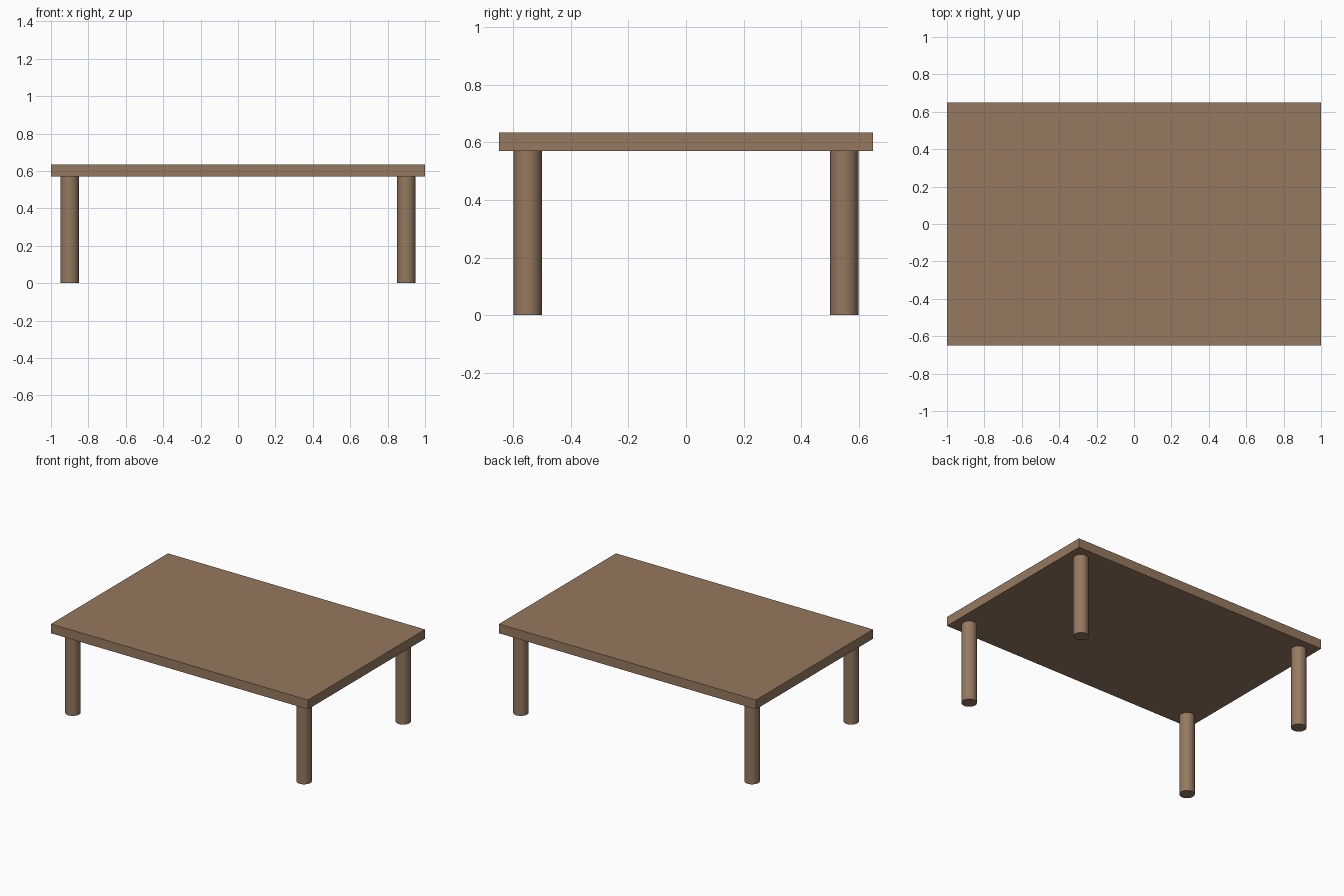
import bpy

if "Cube" in bpy.data.objects:
    bpy.data.objects.remove(bpy.data.objects["Cube"])

wood = bpy.data.materials.new("wood")
wood.diffuse_color = (0.30, 0.19, 0.115, 1)
wood.use_nodes = True
wood.node_tree.nodes["Principled BSDF"].inputs["Base Color"].default_value = wood.diffuse_color

TOP_Z, UNDER_Z = 0.635, 0.57
LEG_X, LEG_Y, LEG_R = 0.90, 0.55, 0.049

# table top slab
bpy.ops.mesh.primitive_cube_add(size=1, location=(0, 0, (TOP_Z + UNDER_Z) / 2))
top = bpy.context.object
top.name = "table_top"
top.scale = (2.0, 1.3, TOP_Z - UNDER_Z)
bpy.ops.object.transform_apply(location=False, rotation=False, scale=True)
top.data.materials.append(wood)

# four round legs
for sx, side in ((-1, "left"), (1, "right")):
    for sy, end in ((-1, "front"), (1, "back")):
        bpy.ops.mesh.primitive_cylinder_add(
            vertices=32, radius=LEG_R, depth=UNDER_Z,
            location=(sx * LEG_X, sy * LEG_Y, UNDER_Z / 2))
        leg = bpy.context.object
        leg.name = f"{end}_{side}_leg"
        leg.data.materials.append(wood)
        bpy.ops.object.shade_smooth_by_angle()
